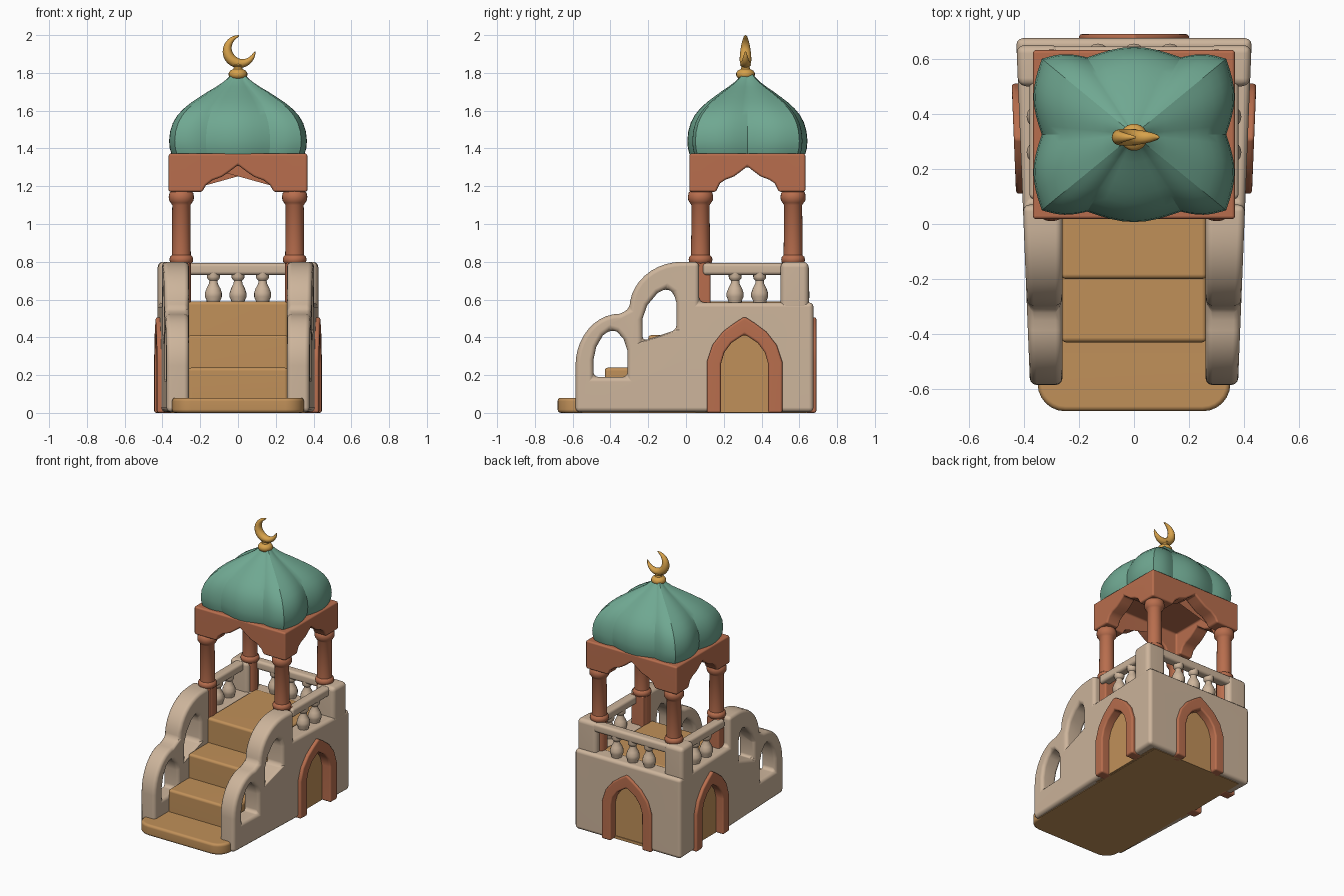
import bpy, bmesh
from math import sin, cos, pi, radians

cube = bpy.data.objects.get("Cube")
if cube:
    bpy.data.objects.remove(cube, do_unlink=True)


def material(name, rgb):
    m = bpy.data.materials.new(name)
    m.use_nodes = True
    m.diffuse_color = (*rgb, 1)
    m.node_tree.nodes["Principled BSDF"].inputs["Base Color"].default_value = (*rgb, 1)
    return m


CREAM = material("cream_plaster", (0.61, 0.46, 0.33))
OCHRE = material("ochre_wood", (0.53, 0.28, 0.10))
CLAY = material("terracotta", (0.48, 0.155, 0.075))
TEAL = material("teal_tile", (0.16, 0.39, 0.285))
GOLD = material("gold", (0.68, 0.36, 0.07))
C = 0.325  # middle of the pavilion along y


def loft(name, rings, mat):
    """Skin a row of equal closed rings and cap both ends."""
    bm = bmesh.new()
    loops = [[bm.verts.new(p) for p in ring] for ring in rings]
    n = len(loops[0])
    for a, b in zip(loops, loops[1:]):
        for i in range(n):
            j = (i + 1) % n
            bm.faces.new((a[i], a[j], b[j], b[i]))
    bm.faces.new(loops[0])
    bm.faces.new(loops[-1])
    bmesh.ops.recalc_face_normals(bm, faces=bm.faces)
    me = bpy.data.meshes.new(name)
    bm.to_mesh(me)
    bm.free()
    me.materials.append(mat)
    ob = bpy.data.objects.new(name, me)
    bpy.context.collection.objects.link(ob)
    return ob


def place(axis, u, v, d):
    return {"x": (d, u, v), "y": (u, d, v), "z": (u, v, d)}[axis]


def prism(name, outline, axis, d0, d1, mat):
    return loft(name, [[place(axis, u, v, d) for u, v in outline] for d in (d0, d1)], mat)


def box(name, x0, x1, y0, y1, z0, z1, mat):
    return prism(name, [(x0, y0), (x1, y0), (x1, y1), (x0, y1)], "z", z0, z1, mat)


def lathe(name, profile, x, y, mat, n=24):
    rings = [[(x + r * cos(2 * pi * i / n), y + r * sin(2 * pi * i / n), z)
              for i in range(n)] for r, z in profile]
    return finish(loft(name, rings, mat))


def bake(ob):
    """Apply all modifiers."""
    dg = bpy.context.evaluated_depsgraph_get()
    ob.data = bpy.data.meshes.new_from_object(ob.evaluated_get(dg))
    ob.modifiers.clear()


def cut(ob, cutters):
    for c in cutters:
        mod = ob.modifiers.new("cut", "BOOLEAN")
        mod.operation, mod.solver, mod.object = "DIFFERENCE", "EXACT", c
    bake(ob)
    for c in cutters:
        bpy.data.objects.remove(c, do_unlink=True)


def finish(ob, bevel=0, angle=40):
    """Round the edges and smooth the shading."""
    if bevel:
        mod = ob.modifiers.new("round", "BEVEL")
        mod.width, mod.segments = bevel, 3
        mod.limit_method, mod.angle_limit = "ANGLE", radians(35)
        mod.use_clamp_overlap = False
        bake(ob)
    ob.data.shade_smooth()
    ob.data.set_sharp_from_angle(angle=radians(angle))
    if bevel:
        ob.modifiers.new("even_shading", "WEIGHTED_NORMAL").keep_sharp = True
    return ob


def taper(ob):
    """The base widens slightly towards the back."""
    for v in ob.data.vertices:
        if abs(v.co.x) > 0.3:
            v.co.x += (1 if v.co.x > 0 else -1) * 0.04 * (v.co.y - 0.1)
    return ob


def arc(cu, cv, ru, rv, a0, a1, n=10):
    steps = [radians(a0 + (a1 - a0) * i / n) for i in range(n + 1)]
    return [(cu + ru * cos(a), cv + rv * sin(a)) for a in steps]


def both(half, centre=0):
    """Mirror a half arch, listed from foot to tip."""
    return [(centre + u, v) for u, v in half] + [(centre - u, v) for u, v in half[-2::-1]]


# Door arch outlines
outer = [(0.2, 0), (0.2, 0.27), (0.17, 0.36), (0.115, 0.43), (0.055, 0.475), (0, 0.51)]
inner = [(0.125, 0), (0.125, 0.26), (0.107, 0.32), (0.07, 0.37), (0.033, 0.395), (0, 0.415)]
niche = [((a + c) / 2, (b + d) / 2 - (0.1 if b == 0 else 0)) for (a, b), (c, d) in zip(outer, inner)]
DOOR_Y = 0.31

# Plaster base with stair walls
side = [(-0.585, 0.004), (0.675, 0.004), (0.675, 0.585), (0.07, 0.585), (0.07, 0.8)]
side += arc(-0.02, 0.55, 0.28, 0.25, 90, 180) + arc(-0.35, 0.25, 0.235, 0.275, 90, 180)
low_window = [(-0.49, 0.19), (-0.31, 0.19), (-0.31, 0.33), (-0.33, 0.39), (-0.365, 0.43),
              (-0.4, 0.44), (-0.44, 0.41), (-0.475, 0.35), (-0.49, 0.28)]
high_window = [(-0.23, 0.38), (-0.05, 0.44), (-0.05, 0.58), (-0.065, 0.635), (-0.1, 0.66),
               (-0.15, 0.635), (-0.205, 0.57), (-0.23, 0.5)]
base = prism("plaster_base", side, "x", -0.405, 0.405, CREAM)
cut(base, [box("channel", -0.26, 0.26, -1, 0.5, -1, 1.5, CREAM),
           prism("low_cut", low_window, "x", -1, 1, CREAM),
           prism("high_cut", high_window, "x", -1, 1, CREAM),
           prism("side_cut", both(niche, DOOR_Y), "x", -1, 1, CREAM),
           prism("back_cut", both(niche), "y", 0.45, 1, CREAM)])
finish(taper(base), 0.025)

# Door panels core, floor and steps
finish(box("door_core", -0.37, 0.37, 0.05, 0.635, 0.002, 0.52, OCHRE))
box("floor", -0.355, 0.355, -0.55, 0.64, 0, 0.02, OCHRE)
tread = [(0.35, -0.45)] + arc(0.25, -0.58, 0.1, 0.1, 0, -90, 6)
tread += arc(-0.25, -0.58, 0.1, 0.1, -90, -180, 6) + [(-0.35, -0.45)]
finish(prism("bottom_step", tread, "z", 0, 0.08, OCHRE), 0.018)
box("bottom_step_back", -0.262, 0.262, -0.48, -0.3, 0.005, 0.08, OCHRE)
for name, y, z in (("lower_step", -0.43, 0.24), ("middle_step", -0.2, 0.412), ("platform", 0.02, 0.59)):
    finish(box(name, -0.264, 0.264, y, 0.58, 0.005, z, OCHRE), 0.018)


def door_frame(name, axis, centre, d0, d1):
    rings = [[place(axis, *o, d0), place(axis, *o, d1), place(axis, *i, d1), place(axis, *i, d0)]
             for o, i in zip(both(outer, centre), both(inner, centre))]
    return loft(name, rings, CLAY)


finish(door_frame("back_door_frame", "y", 0, 0.6, 0.69), 0.012)

column = [(0.052, 0.57), (0.052, 0.79), (0.06, 0.797), (0.063, 0.812), (0.06, 0.826), (0.05, 0.835),
          (0.048, 1.1), (0.056, 1.112), (0.065, 1.125), (0.067, 1.145), (0.063, 1.165),
          (0.053, 1.175), (0.053, 1.2)]
baluster = [(0.034, 0.575), (0.036, 0.595), (0.045, 0.615), (0.045, 0.635), (0.036, 0.66),
            (0.023, 0.685), (0.022, 0.7), (0.032, 0.71), (0.034, 0.72), (0.034, 0.745)]

# Paired side parts
for s, tag in ((1, "left"), (-1, "right")):
    finish(taper(door_frame(tag + "_door_frame", "x", DOOR_Y, s * 0.34, s * 0.428)), 0.012)
    x0, x1 = sorted((s * 0.27, s * 0.405))
    finish(taper(box(tag + "_back_post", x0, x1, 0.5, 0.65, 0.54, 0.8, CREAM)), 0.03)
    x0, x1 = sorted((s * 0.31, s * 0.38))
    finish(box(tag + "_rail", x0, x1, 0.09, 0.53, 0.73, 0.793, CREAM), 0.018)
    x0, x1 = sorted((s * 0.255, s * 0.355))
    finish(box(tag + "_front_plinth", x0, x1, 0.03, 0.13, 0.56, 0.8, CLAY), 0.012)
    for end, y in (("front", 0.077), ("back", 0.567)):
        lathe(f"{tag}_{end}_column", column, s * 0.3, y, CLAY)
    for i, y in enumerate((0.26, 0.39)):
        lathe(f"{tag}_baluster_{i}", baluster, s * 0.345, y, CREAM, 16)

# Back railing
finish(box("back_rail", -0.3, 0.3, 0.575, 0.645, 0.73, 0.793, CREAM), 0.018)
for i in (-1, 0, 1):
    lathe(f"back_baluster_{i + 1}", baluster, i * 0.13, 0.61, CREAM, 16)

# Canopy with four pointed arches
front_arch = [(0.195, 1), (0.195, 1.16), (0.17, 1.205), (0.135, 1.232), (0.085, 1.25), (0.045, 1.278), (0, 1.312)]
side_arch = [(0.165, 1), (0.165, 1.175), (0.145, 1.215), (0.115, 1.235), (0.07, 1.252), (0.035, 1.278), (0, 1.305)]
canopy = box("canopy", -0.367, 0.367, C - 0.307, C + 0.307, 1.17, 1.373, CLAY)
cut(canopy, [box("hollow", -0.265, 0.265, C - 0.205, C + 0.205, 1, 1.335, CLAY),
             prism("front_cut", both(front_arch), "y", -1, 1, CLAY),
             prism("side_cut", both(side_arch, C), "x", -1, 1, CLAY)])
finish(canopy, 0.012)

# Lobed dome
half = [(0.335, 0), (0.335, 0.275), (0.17, 0.28), (-0.17, 0.28), (-0.335, 0.275)]
creases = half + [(-x, -y) for x, y in half]
bulges = [0.03, 0.014, 0.038, 0.014, 0.03] * 2
foot = []
for k, (ax, ay) in enumerate(creases):
    bx, by = creases[(k + 1) % len(creases)]
    size = ((bx - ax) ** 2 + (by - ay) ** 2) ** 0.5
    for i in range(8):
        t = i / 8
        push = bulges[k] * sin(pi * t) / size
        foot.append((ax + (bx - ax) * t + (by - ay) * push, ay + (by - ay) * t - (bx - ax) * push))
onion = [(0.965, 1.37), (0.99, 1.4), (1, 1.44), (0.985, 1.49), (0.945, 1.535), (0.88, 1.575), (0.79, 1.61),
         (0.68, 1.643), (0.56, 1.672), (0.44, 1.7), (0.32, 1.726), (0.22, 1.75), (0.14, 1.775), (0.09, 1.795)]
finish(loft("dome", [[(x * k, C + y * k, z) for x, y in foot] for k, z in onion], TEAL), angle=26)

# Finial and crescent
lathe("finial", [(0.02, 1.765), (0.04, 1.772), (0.049, 1.785), (0.049, 1.8), (0.04, 1.813), (0.024, 1.82),
                 (0.022, 1.832), (0.03, 1.84), (0.022, 1.855)], 0, C - 0.01, GOLD)
rings = []
for i in range(33):
    a = radians(90 + 270 * i / 32)
    r = 0.003 + 0.025 * sin(pi * i / 32) ** 0.8
    ring = []
    for j in range(12):
        b = 2 * pi * j / 12
        reach = 0.087 - r + r * cos(b)
        ring.append((0.006 + reach * cos(a), C - 0.01 + 1.1 * r * sin(b), 1.913 + reach * sin(a)))
    rings.append(ring)
finish(loft("crescent", rings, GOLD), angle=60)
